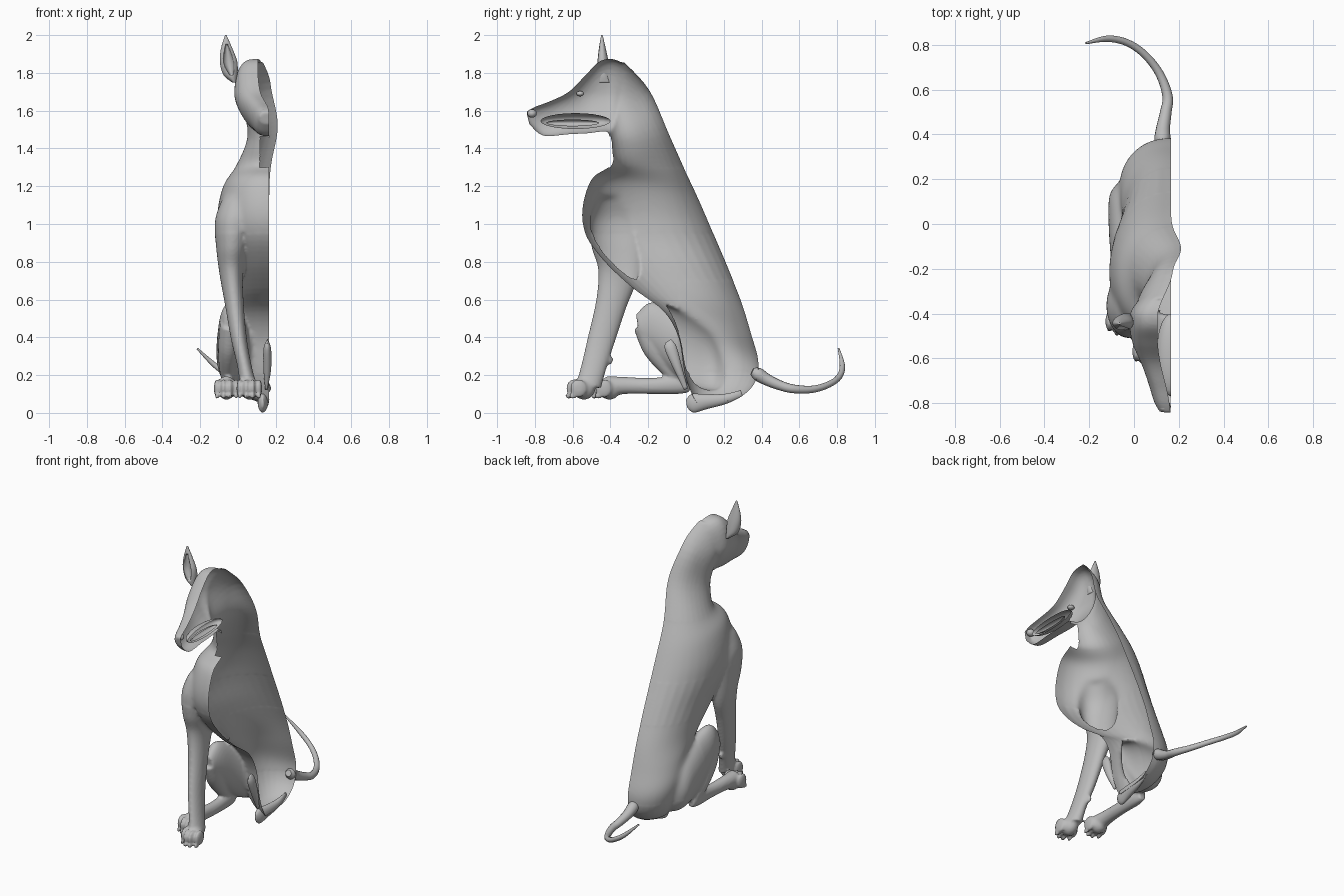
import bpy, bmesh, math
from mathutils import Vector, Matrix

if "Cube" in bpy.data.objects:
    bpy.data.objects.remove(bpy.data.objects["Cube"])

CUT = 0.165            # plane of the open side
grey = bpy.data.materials.new("grey")
grey.diffuse_color = (0.5, 0.5, 0.5, 1)
grey.use_nodes = True
grey.node_tree.nodes["Principled BSDF"].inputs["Base Color"].default_value = grey.diffuse_color


def spline(rows, t):
    """Catmull-Rom interpolation through rows of numbers."""
    i = min(int(t), len(rows) - 2)
    f = t - i
    p0, p1, p2, p3 = (rows[max(0, min(len(rows) - 1, k))] for k in range(i - 1, i + 3))
    return [0.5 * (2 * b + (c - a) * f + (2 * a - 5 * b + 4 * c - d) * f * f
                   + (3 * b - a - 3 * c + d) * f ** 3) for a, b, c, d in zip(p0, p1, p2, p3)]


def loft(bm, rows, power=1.0, sides=32, steps=5):
    """Closed tube; each row is x, y1, z1, y2, z2, half width; power < 1 makes it boxier."""
    rings = []
    count = (len(rows) - 1) * steps
    for k in range(count + 1):
        x, y1, z1, y2, z2, w = spline(rows, k / steps)
        a, b = Vector((x, y1, z1)), Vector((x, y2, z2))
        mid, half = (a + b) / 2, (a - b) / 2
        ring = []
        for j in range(sides):
            s, c = math.sin(2 * math.pi * j / sides), math.cos(2 * math.pi * j / sides)
            side = math.copysign(abs(s) ** power, s) * w
            ring.append(bm.verts.new(mid + half * c + Vector((side, 0, 0))))
        rings.append(ring)
    faces = [bm.faces.new(rings[0]), bm.faces.new(rings[-1])]
    for r, s in zip(rings, rings[1:]):
        for j in range(sides):
            n = (j + 1) % sides
            faces.append(bm.faces.new((r[j], r[n], s[n], s[j])))
    bmesh.ops.recalc_face_normals(bm, faces=faces)


def ball(bm, loc, size):
    bmesh.ops.create_uvsphere(bm, u_segments=20, v_segments=12, radius=1,
                              matrix=Matrix.Translation(loc) @ Matrix.Diagonal((*size, 1)))


def make(name, bm):
    me = bpy.data.meshes.new(name)
    bm.to_mesh(me)
    bm.free()
    me.materials.clear()
    me.materials.append(grey)
    me.polygons.foreach_set("use_smooth", [True] * len(me.polygons))
    ob = bpy.data.objects.new(name, me)
    bpy.context.collection.objects.link(ob)
    return ob


def fused(name, bm, voxel, rounds):
    """Fuse overlapping solids into one skin, returned as a bmesh."""
    ob = make(name, bm)
    m = ob.modifiers.new("fuse", 'REMESH')
    m.mode, m.voxel_size = 'VOXEL', voxel
    s = ob.modifiers.new("soften", 'SMOOTH')
    s.factor, s.iterations = 0.5, rounds
    dg = bpy.context.evaluated_depsgraph_get()
    out = bmesh.new()
    out.from_mesh(ob.evaluated_get(dg).to_mesh())
    bpy.data.objects.remove(ob, do_unlink=True)
    return out


def open_side(bm):
    bmesh.ops.bisect_plane(bm, geom=bm.verts[:] + bm.edges[:] + bm.faces[:], dist=1e-5,
                           plane_co=(CUT, 0, 0), plane_no=(1, 0, 0), clear_outer=True)


def smoothstep(a, b, v):
    t = max(0, min(1, (v - a) / (b - a)))
    return t * t * (3 - 2 * t)


bm = bmesh.new()
# torso and neck: front edge, back edge, half width
torso = [(-.42, 1.62, -.33, 1.86, .10), (-.41, 1.50, -.195, 1.71, .13),
         (-.40, 1.40, -.092, 1.48, .145), (-.40, 1.31, -.012, 1.30, .185),
         (-.50, 1.24, .054, 1.16, .245), (-.55, 1.08, .107, 1.04, .275),
         (-.53, .94, .158, .92, .27), (-.43, .80, .226, .76, .24),
         (-.28, .66, .297, .58, .22), (-.12, .54, .345, .42, .225),
         (-.04, .40, .385, .27, .23), (-.01, .22, .365, .16, .195),
         (.03, .10, .29, .085, .13), (.06, .05, .20, .06, .05)]
loft(bm, [(CUT, *r) for r in torso], .92)
# head: top edge, bottom edge, half width
head = [(-.26, 1.78, -.30, 1.52, .08), (-.36, 1.865, -.38, 1.49, .12),
        (-.45, 1.865, -.44, 1.49, .125), (-.53, 1.79, -.52, 1.48, .118),
        (-.62, 1.70, -.62, 1.475, .10), (-.72, 1.65, -.73, 1.465, .085),
        (-.80, 1.62, -.78, 1.48, .072), (-.845, 1.595, -.83, 1.53, .05)]
loft(bm, [(CUT, *r) for r in head], .6)
# front leg
loft(bm, [(.00, -.47, 1.14, -.26, 1.14, .08), (-.018, -.51, 1.02, -.22, 1.02, .105),
          (-.03, -.50, .88, -.23, .86, .085), (-.035, -.465, .76, -.26, .70, .062),
          (-.02, -.475, .60, -.315, .56, .05), (.005, -.52, .40, -.375, .38, .042),
          (.035, -.555, .25, -.42, .24, .038), (.055, -.58, .16, -.45, .13, .045)])
ball(bm, (.02, -.405, .28), (.015, .02, .025))
# thigh
loft(bm, [(.06, .22, .36, .24, .16, .08), (.01, .14, .45, .15, .12, .115),
          (-.01, .03, .52, .04, .14, .105), (-.03, -.08, .56, -.06, .20, .08),
          (-.04, -.19, .585, -.16, .30, .06), (-.04, -.265, .52, -.24, .38, .035)])
# shin
loft(bm, [(-.045, -.275, .44, -.15, .52, .05), (-.05, -.22, .31, -.09, .39, .055),
          (-.055, -.12, .20, -.04, .28, .045), (-.05, -.02, .11, .02, .19, .03)])
# rear foot
loft(bm, [(-.05, .02, .18, .02, .11, .025), (-.05, -.04, .20, -.04, .10, .037),
          (-.05, -.18, .185, -.18, .10, .035), (-.06, -.32, .19, -.32, .10, .04),
          (-.062, -.42, .195, -.41, .085, .05)])
# paw pads and toes
for cx, cy in ((.06, -.54), (-.06, -.405)):
    ball(bm, (cx, cy, .13), (.05, .06, .06))
    for k in range(4):
        off = (k - 1.5) * .034
        lead = -.05 if k in (1, 2) else -.03
        ball(bm, (cx + off, cy + lead, .13), (.0165, .045, .05))
        ball(bm, (cx + off, cy + lead - .03, .09), (.010, .020, .018))

bm = fused("body_solid", bm, .009, 3)
# blend the limbs softly into the trunk
trunk = [v for v in bm.verts if .95 < v.co.z < 1.3
         or (v.co.y > -.04 and .22 < v.co.z < .7)]
for _ in range(20):
    bmesh.ops.smooth_vert(bm, verts=trunk, factor=.5, use_axis_x=True,
                          use_axis_y=True, use_axis_z=True)
# open the skin along the cut plane and trim the throat
open_side(bm)
throat = [f for f in bm.faces if f.calc_center_median().x > .115
          and f.calc_center_median().y < -.3 and 1.3 < f.calc_center_median().z < 1.46]
bmesh.ops.delete(bm, geom=throat, context='FACES')

# turn the face slightly and bulge the back of the neck
for v in bm.verts:
    p = v.co
    face = smoothstep(-.22, -.42, p.y) * smoothstep(-.9, -.5, p.y)
    p.x -= .06 * face * smoothstep(1.44, 1.7, p.z)
    p.x += .045 * math.exp(-((p.z - 1.52) / .17) ** 2) * smoothstep(-.45, -.15, p.y)
make("body", bm)

# mouth pocket, an open half shell
bm = bmesh.new()
ball(bm, (CUT, -.585, 1.545), (.065, .185, .042))
ball(bm, (CUT, -.60, 1.535), (.03, .14, .018))
open_side(bm)
make("mouth", bm)

# ear
bm = bmesh.new()
loft(bm, [(-.02, -.465, 1.75, -.40, 1.75, .012), (-.04, -.475, 1.79, -.40, 1.79, .038),
          (-.05, -.475, 1.86, -.41, 1.86, .046), (-.06, -.462, 1.93, -.425, 1.93, .03),
          (-.065, -.449, 2.0, -.441, 2.0, .004)])
ear = make("ear", bm)

# ear hollow carved on the front
bm = bmesh.new()
loft(bm, [(-.035, -.52, 1.79, -.455, 1.79, .012), (-.05, -.52, 1.86, -.445, 1.86, .03),
          (-.06, -.50, 1.95, -.448, 1.95, .008)])
hollow = make("ear_cutter", bm)
hollow.hide_render = hollow.hide_viewport = True
cut = ear.modifiers.new("hollow", 'BOOLEAN')
cut.operation, cut.object = 'DIFFERENCE', hollow

# eye and nose
bm = bmesh.new()
ball(bm, (.032, -.56, 1.69), (.022, .02, .014))
make("eye", bm)
bm = bmesh.new()
ball(bm, (.138, -.815, 1.585), (.027, .025, .022))
make("nose", bm)

# groin strip and seat lump
bm = bmesh.new()
loft(bm, [(.155, -.11, .37, -.08, .39, .004), (.155, -.11, .33, -.05, .35, .02),
          (.155, -.06, .22, -.02, .24, .02), (.15, -.01, .12, .01, .13, .006)])
make("groin", bm)
bm = bmesh.new()
loft(bm, [(.13, .00, .07, .005, .03, .006), (.13, .03, .10, .04, .002, .024),
          (.135, .09, .10, .11, .02, .028), (.145, .20, .10, .22, .05, .02),
          (.15, .29, .12, .30, .09, .005)])
make("seat_lump", bm)

# tail
path = [(.13, .35, .22, .02), (.127, .38, .205, .035), (.13, .43, .175, .031),
        (.142, .50, .145, .026), (.15, .57, .127, .023), (.115, .67, .125, .019),
        (.05, .755, .15, .017), (-.03, .81, .19, .016), (-.12, .828, .25, .014),
        (-.215, .808, .34, .005)]
cu = bpy.data.curves.new("tail", 'CURVE')
cu.dimensions, cu.bevel_depth, cu.bevel_resolution, cu.use_fill_caps = '3D', 1.0, 4, True
sp = cu.splines.new('POLY')
sp.points.add((len(path) - 1) * 5)
for k, p in enumerate(sp.points):
    x, y, z, r = spline(path, k / 5)
    p.co, p.radius = (x, y, z, 1), r
sp.use_smooth = True
cu.materials.append(grey)
bpy.context.collection.objects.link(bpy.data.objects.new("tail", cu))
